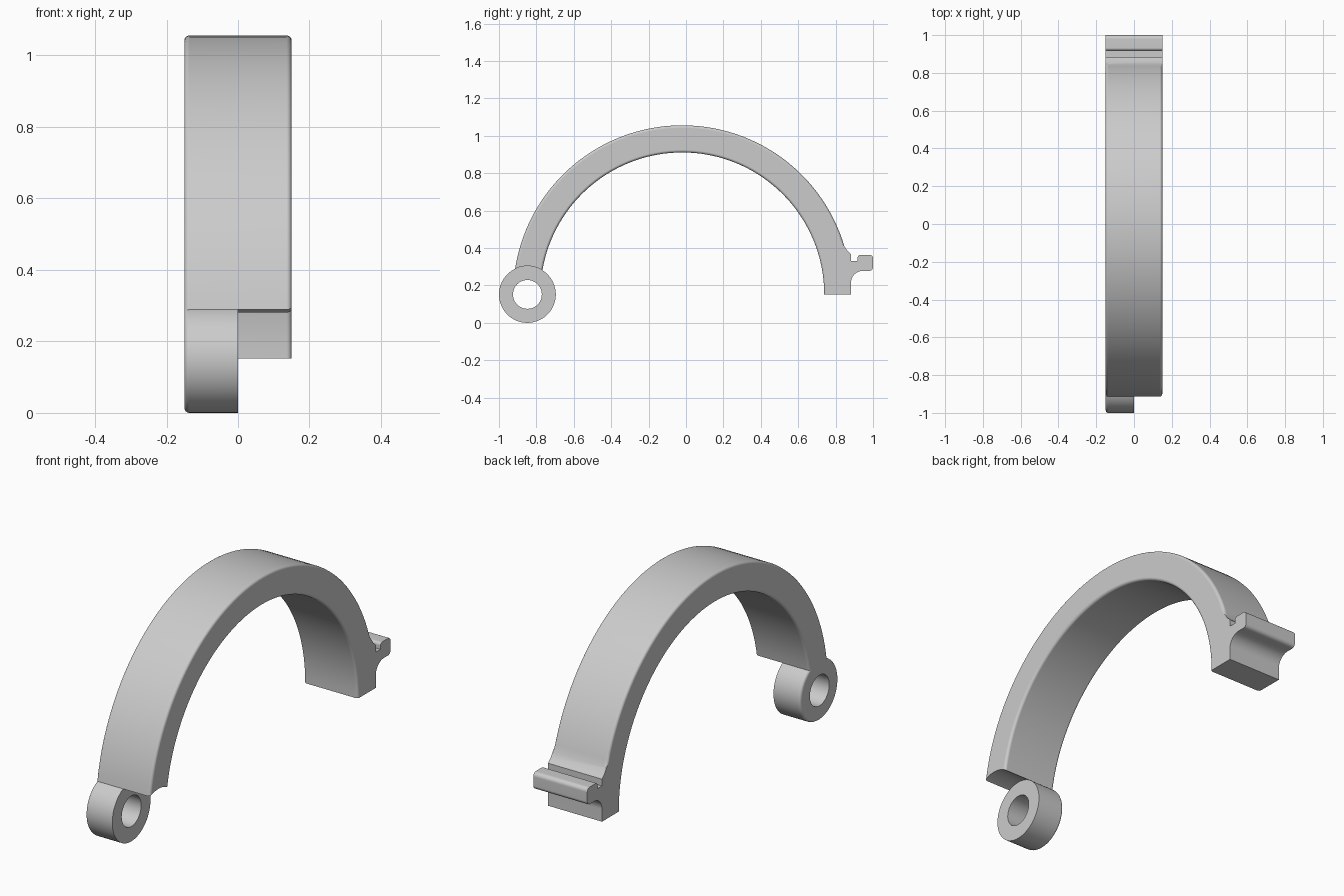
import bpy, bmesh, math
from math import sin, cos, radians

if "Cube" in bpy.data.objects:
    bpy.data.objects.remove(bpy.data.objects["Cube"])

CY, CZ, R_OUT, R_IN = -0.02, 0.152, 0.904, 0.759   # arch centre and radii
KY, KZ, KR, HOLE_R = -0.848, 0.152, 0.152, 0.077   # hinge knuckle
HALF = 0.15


def arc(cy, cz, r, a0, a1, n):
    return [(cy + r * cos(radians(a0 + (a1 - a0) * i / n)),
             cz + r * sin(radians(a0 + (a1 - a0) * i / n))) for i in range(n + 1)]


def extrude(name, pts, x0, x1, bevel_test=None, width=0.014):
    """Extrude a y-z outline along x, rounding the rim edges picked by bevel_test."""
    bm = bmesh.new()
    lo = [bm.verts.new((x0, y, z)) for y, z in pts]
    hi = [bm.verts.new((x1, y, z)) for y, z in pts]
    bm.faces.new(lo)
    bm.faces.new(hi[::-1])
    n = len(pts)
    for i in range(n):
        j = (i + 1) % n
        bm.faces.new((lo[i], hi[i], hi[j], lo[j]))
    bmesh.ops.recalc_face_normals(bm, faces=bm.faces)
    if bevel_test:
        edges = [e for e in bm.edges if bevel_test(e)]
        bmesh.ops.bevel(bm, geom=edges, offset=width, offset_type='OFFSET',
                        segments=4, profile=0.5, affect='EDGES')
    me = bpy.data.meshes.new(name)
    bm.to_mesh(me)
    bm.free()
    ob = bpy.data.objects.new(name, me)
    bpy.context.collection.objects.link(ob)
    return ob


def combine(target, other, operation):
    mod = target.modifiers.new(operation, 'BOOLEAN')
    mod.operation, mod.solver, mod.object = operation, 'EXACT', other
    bpy.context.view_layer.objects.active = target
    bpy.ops.object.modifier_apply(modifier=mod.name)
    bpy.data.objects.remove(other)


# Arch outline with the latch lip on its +y foot
outer = arc(CY, CZ, R_OUT, 180, 16.5, 72)
lip = [(0.862, 0.386), (0.876, 0.374), (0.882, 0.366), (0.882, 0.332), (0.918, 0.332),
       (0.918, 0.350)]
lip += arc(0.932, 0.350, 0.014, 180, 90, 4)[1:]
lip += arc(0.980, 0.344, 0.020, 90, 0, 5)
lip += arc(0.980, 0.298, 0.020, 0, -90, 5)
lip += arc(0.946, 0.214, 0.064, 90, 180, 10)
foot = [(0.882, CZ)]
inner = arc(CY, CZ, R_IN, 0, 180, 72)


def on_arch_rim(e):
    a, b = (v.co for v in e.verts)
    if abs(a.x - b.x) > 1e-6:
        return False
    ra, rb = (math.hypot(v.y - CY, v.z - CZ) for v in (a, b))
    return any(abs(ra - r) < 1e-4 and abs(rb - r) < 1e-4 for r in (R_OUT, R_IN))


clamp = extrude("clamp_half", outer + lip + foot + inner, -HALF, HALF, on_arch_rim)

# Clearance for the mating knuckle on the +x half
combine(clamp, extrude("clearance", arc(KY, KZ, KR, 0, 360, 64)[:-1], 0, 0.3), 'DIFFERENCE')

# Hinge knuckle on the -x half, rounded on its outside rim
knuckle = extrude("knuckle", arc(KY, KZ, KR, 0, 360, 64)[:-1], -HALF, 0,
                  lambda e: all(v.co.x < -HALF + 1e-5 for v in e.verts))
combine(clamp, knuckle, 'UNION')

# Pin hole
combine(clamp, extrude("pin_hole", arc(KY, KZ, HOLE_R, 0, 360, 48)[:-1], -0.3, 0.1), 'DIFFERENCE')

bpy.ops.object.select_all(action='DESELECT')
clamp.select_set(True)
bpy.context.view_layer.objects.active = clamp
bpy.ops.object.shade_smooth_by_angle(angle=radians(35))
wn = clamp.modifiers.new("weighted_normals", 'WEIGHTED_NORMAL')
wn.keep_sharp = True
